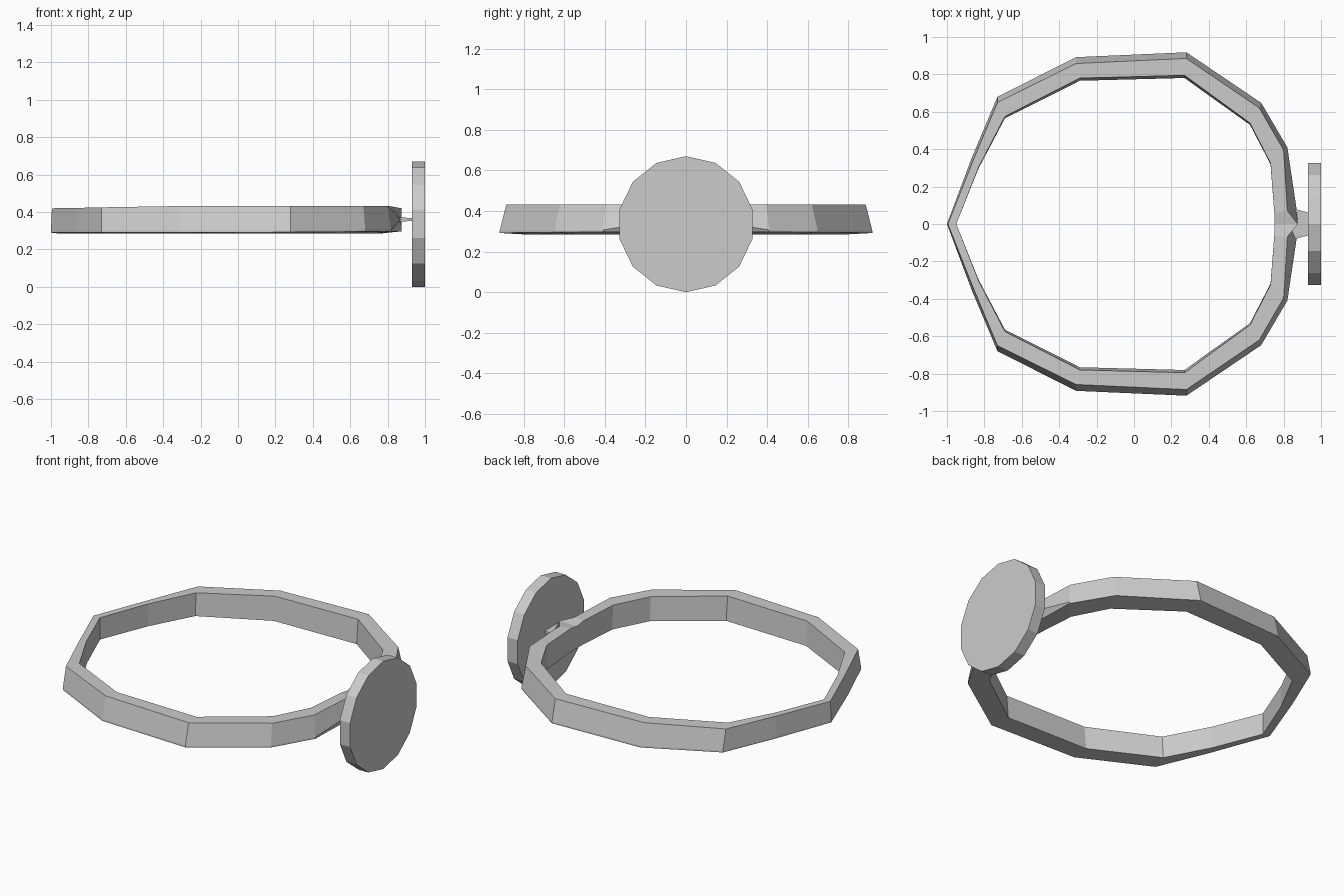
import bpy, bmesh, math
from mathutils import Matrix, Vector

cube = bpy.data.objects.get("Cube")
if cube:
    bpy.data.objects.remove(cube)

grey = bpy.data.materials.new("plain grey")
grey.use_nodes = True
colour = (0.6, 0.6, 0.6, 1)
grey.diffuse_color = colour
grey.node_tree.nodes["Principled BSDF"].inputs["Base Color"].default_value = colour


def finish(bm, name):
    bmesh.ops.recalc_face_normals(bm, faces=bm.faces)
    mesh = bpy.data.meshes.new(name)
    bm.to_mesh(mesh)
    bm.free()
    mesh.materials.append(grey)
    obj = bpy.data.objects.new(name, mesh)
    bpy.context.collection.objects.link(obj)
    return obj


# Band: (outer bottom x, y), (outer top x, y), (inner x, y), top height
half = [
    ((-1, 0), (-0.995, 0), (-0.95, 0), 0.42),
    ((-0.865, 0.36), (-0.86, 0.34), (-0.83, 0.305), 0.422),
    ((-0.73, 0.68), (-0.73, 0.65), (-0.69, 0.575), 0.425),
    ((-0.31, 0.892), (-0.31, 0.858), (-0.29, 0.78), 0.432),
    ((0.28, 0.918), (0.28, 0.885), (0.27, 0.795), 0.433),
    ((0.68, 0.648), (0.67, 0.62), (0.62, 0.54), 0.433),
    ((0.82, 0.41), (0.8, 0.395), (0.73, 0.325), 0.433),
    ((0.83, 0.07), (0.82, 0.07), (0.75, 0.06), 0.43),
    ((0.875, 0), (0.875, 0), (0.75, 0), 0.42),
]


def section(bm, entry, side):
    (bx, by), (tx, ty), (ix, iy), top = entry
    low = 0.29 + 0.008 * max(bx, 0)
    if by == 0.07:                     # peak that meets the tag link
        mid = (0.87, 0.075, 0.36)
    else:
        mid = (bx, by, low + 0.01)
    points = [(bx, by, low), mid, (tx, ty, top), (ix, iy, top),
              (ix, iy * 0.982, 0.284)]
    return [bm.verts.new((x, y * side, z)) for x, y, z in points]


bm = bmesh.new()
rings = [section(bm, e, 1) for e in half]
rings += [section(bm, e, -1) for e in half[-2:0:-1]]
for a, b in zip(rings, rings[1:] + rings[:1]):
    for i in range(len(a)):
        j = (i + 1) % len(a)
        bm.faces.new((a[i], a[j], b[j], b[i]))
finish(bm, "collar_band")

# Tapered link between band and tag
bm = bmesh.new()
bmesh.ops.create_cube(bm, size=1)
for v in bm.verts:
    near_tag = v.co.x > 0
    v.co = Vector((0.935 if near_tag else 0.84,
                   math.copysign(0.06 if near_tag else 0.085, v.co.y),
                   0.36 + math.copysign(0.007 if near_tag else 0.014, v.co.z)))
finish(bm, "tag_link")

# Round tag with one corner pointing straight up
bm = bmesh.new()
bmesh.ops.create_cone(bm, cap_ends=True, segments=14,
                      radius1=0.335, radius2=0.335, depth=0.07)
top_corner = max(bm.verts, key=lambda v: v.co.y)
angle = math.atan2(top_corner.co.y, top_corner.co.x)
turn = Matrix.Rotation(math.pi - angle, 4, "Z")
upright = Matrix.Rotation(math.pi / 2, 4, "Y")
place = Matrix.Translation((0.965, 0, 0.335))
bmesh.ops.transform(bm, matrix=place @ upright @ turn, verts=bm.verts)
finish(bm, "round_tag")
